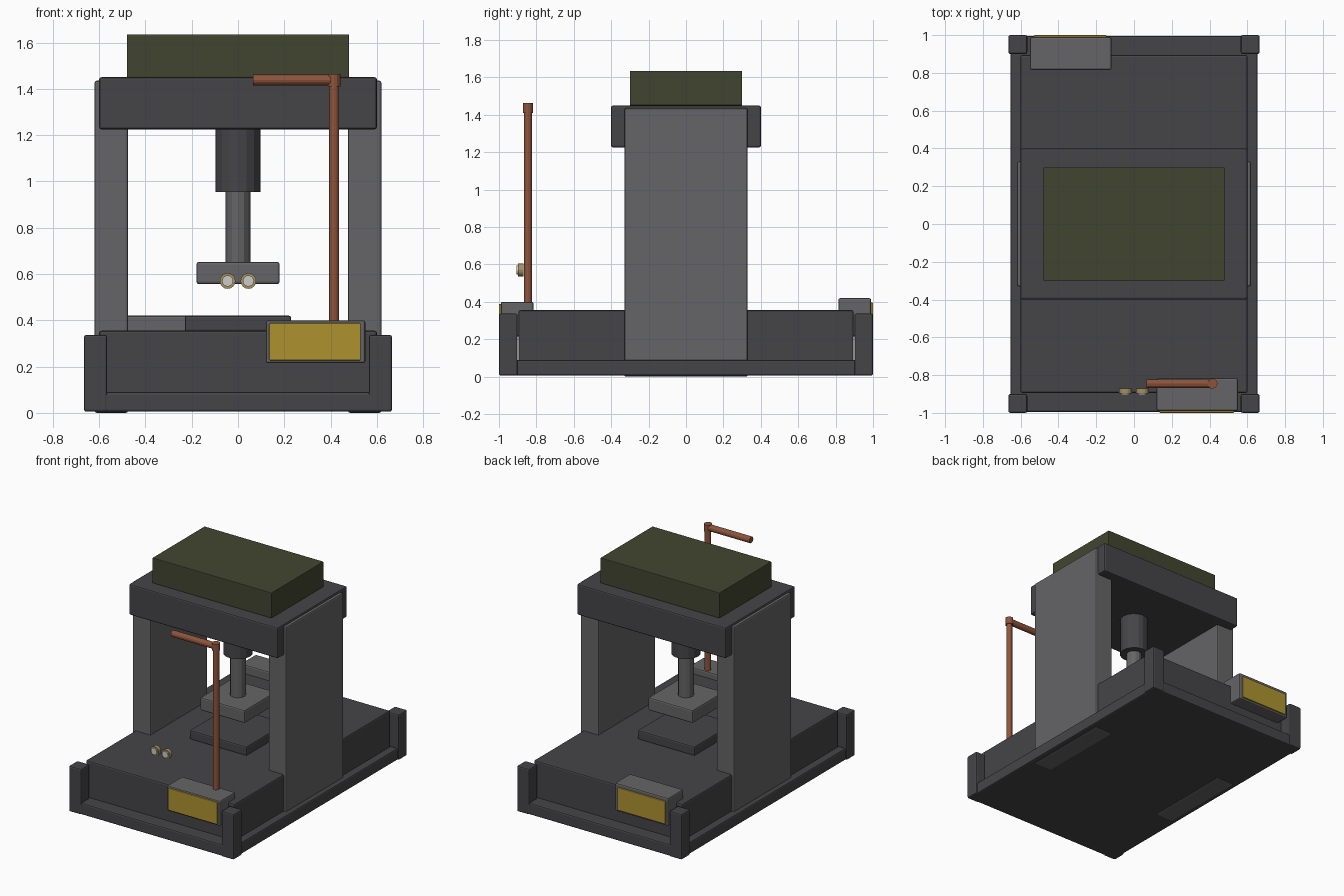
import bpy, bmesh
from mathutils import Vector

if "Cube" in bpy.data.objects:
    bpy.data.objects.remove(bpy.data.objects["Cube"])


def material(name, rgb):
    m = bpy.data.materials.new(name)
    m.diffuse_color = (*rgb, 1)
    m.use_nodes = True
    m.node_tree.nodes["Principled BSDF"].inputs["Base Color"].default_value = m.diffuse_color
    return m


DARK = material("dark_steel", (0.06, 0.06, 0.065))
STEEL = material("steel", (0.13, 0.13, 0.135))
OLIVE = material("olive", (0.055, 0.06, 0.03))
YELLOW = material("yellow", (0.42, 0.29, 0.03))
COPPER = material("copper", (0.27, 0.09, 0.045))
BRASS = material("brass", (0.38, 0.28, 0.12))
GLASS = material("lens", (0.6, 0.6, 0.57))


def finish(name, bm, mat):
    mesh = bpy.data.meshes.new(name)
    bm.to_mesh(mesh)
    bm.free()
    ob = bpy.data.objects.new(name, mesh)
    bpy.context.collection.objects.link(ob)
    mesh.materials.append(mat)
    return ob


def box(name, xr, yr, zr, mat, bevel=0.01):
    """Bevelled box from x, y and z ranges."""
    lo, hi = Vector((xr[0], yr[0], zr[0])), Vector((xr[1], yr[1], zr[1]))
    bm = bmesh.new()
    bmesh.ops.create_cube(bm, size=1)
    bmesh.ops.scale(bm, vec=hi - lo, verts=bm.verts)
    bmesh.ops.translate(bm, vec=(lo + hi) / 2, verts=bm.verts)
    ob = finish(name, bm, mat)
    if bevel:
        mod = ob.modifiers.new("bevel", 'BEVEL')
        mod.width, mod.segments = bevel, 2
    return ob


def rod(name, a, b, r, mat, sides=12):
    """Faceted cylinder between two points."""
    a, b = Vector(a), Vector(b)
    bm = bmesh.new()
    bmesh.ops.create_cone(bm, cap_ends=True, segments=sides, radius1=r, radius2=r, depth=(b - a).length)
    ob = finish(name, bm, mat)
    ob.location = (a + b) / 2
    ob.rotation_euler = (b - a).to_track_quat('Z', 'Y').to_euler()
    return ob


# base and bed
box("base_plate", (-.655, .655), (-.995, .995), (.005, .09), DARK)
box("bed", (-.6, .6), (-.895, .895), (.05, .355), DARK)

for sx, side in ((-1, "left"), (1, "right")):
    # side columns
    x = sorted((sx * .475, sx * .62))
    box(f"{side}_column", x, (-.33, .33), (0, 1.435), STEEL)
    # corner posts
    for sy, end in ((-1, "front"), (1, "back")):
        box(f"{end}_{side}_corner_post", sorted((sx * .565, sx * .665)),
            sorted((sy * .9, sy)), (.005, .337), DARK)

# top beam and housing
box("top_beam", (-.6, .6), (-.4, .4), (1.225, 1.45), DARK)
box("top_housing", (-.48, .48), (-.3, .3), (1.45, 1.635), OLIVE, .004)

# ram and dies
rod("ram_cylinder", (0, 0, .955), (0, 0, 1.24), .098, DARK, 16)
rod("ram_rod", (0, 0, .64), (0, 0, .97), .053, STEEL, 12)
box("upper_die", (-.18, .18), (-.18, .18), (.557, .652), STEEL)
box("lower_die", (-.23, .23), (-.23, .23), (.35, .42), DARK)

# control boxes with coloured panels
box("front_control_box", (.12, .55), (-.99, -.815), (.215, .4), STEEL)
box("front_panel", (.135, .53), (-1, -.98), (.227, .388), YELLOW, .004)
box("back_control_box", (-.55, -.12), (.815, .99), (.215, .42), STEEL)
box("back_panel", (-.53, -.145), (.98, 1), (.23, .395), YELLOW, .004)

# pipe
rod("pipe_upright", (.415, -.845, .38), (.415, -.845, 1.45), .021, COPPER)
rod("pipe_elbow", (.415, -.845, 1.41), (.415, -.845, 1.463), .027, COPPER)
rod("pipe_arm", (.065, -.845, 1.438), (.415, -.845, 1.438), .023, COPPER)

# indicator lamps
for x, side in ((-.045, "left"), (.045, "right")):
    rod(f"{side}_lamp_ring", (x, -.87, .57), (x, -.897, .57), .034, BRASS, 16)
    rod(f"{side}_lamp_lens", (x, -.88, .57), (x, -.905, .57), .024, GLASS, 16)
